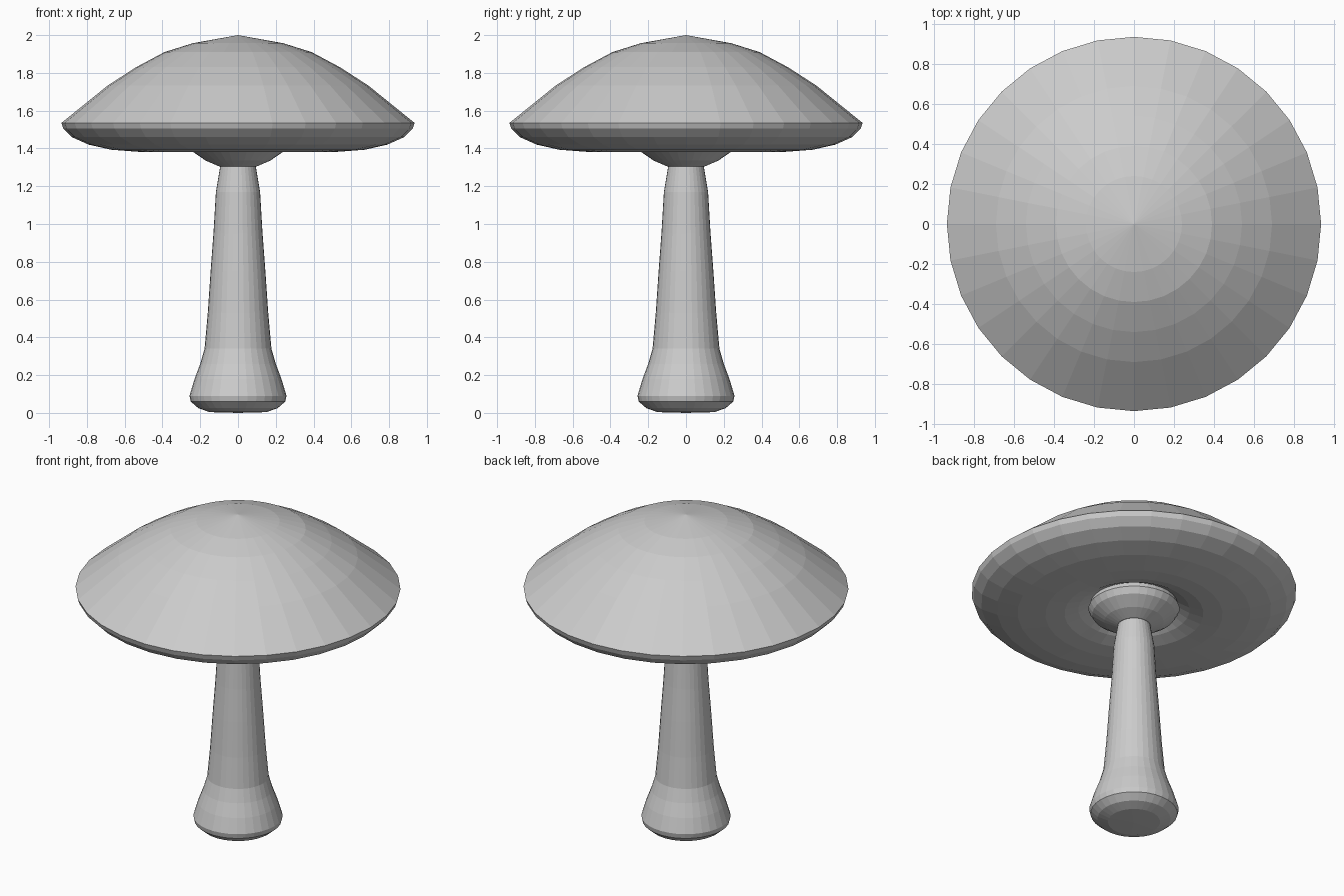
import bpy
import bmesh
import math

if "Cube" in bpy.data.objects:
    bpy.data.objects.remove(bpy.data.objects["Cube"])

SIDES = 32


def lathe(name, profile):
    """Spin an (r, z) profile round the z axis; radius 0 makes a pole."""
    bm = bmesh.new()
    rings = []
    for r, z in profile:
        if r == 0:
            rings.append([bm.verts.new((0, 0, z))] * SIDES)
        else:
            rings.append([bm.verts.new((r * math.cos(2 * math.pi * i / SIDES),
                                        r * math.sin(2 * math.pi * i / SIDES), z))
                          for i in range(SIDES)])
    for a, b in zip(rings, rings[1:]):
        for i in range(SIDES):
            j = (i + 1) % SIDES
            quad = dict.fromkeys((a[i], a[j], b[j], b[i]))
            bm.faces.new(list(quad))
    bmesh.ops.recalc_face_normals(bm, faces=bm.faces)
    mesh = bpy.data.meshes.new(name)
    bm.to_mesh(mesh)
    bm.free()
    obj = bpy.data.objects.new(name, mesh)
    bpy.context.collection.objects.link(obj)
    return obj


# Cap: shallow dome, sharp rim, rounded underside hollowed round the collar
lathe("cap", [(0, 2.0), (0.24, 1.957), (0.39, 1.91), (0.54, 1.83),
              (0.69, 1.733), (0.935, 1.535), (0.925, 1.505), (0.88, 1.46),
              (0.79, 1.42), (0.67, 1.393), (0.51, 1.381), (0.40, 1.388),
              (0.32, 1.412), (0.25, 1.45), (0, 1.46)])

# Collar: small bowl under the cap
lathe("collar", [(0, 1.455), (0.25, 1.455), (0.262, 1.42), (0.24, 1.383),
                 (0.17, 1.335), (0.10, 1.305), (0, 1.30)])

# Stem: tapered stalk with a bulbous foot
lathe("stem", [(0, 1.32), (0.09, 1.32), (0.095, 1.30), (0.117, 1.17),
               (0.13, 0.95), (0.145, 0.75), (0.16, 0.53), (0.177, 0.34),
               (0.20, 0.26), (0.23, 0.18), (0.257, 0.09), (0.25, 0.06),
               (0.21, 0.025), (0.15, 0.004), (0, 0)])
